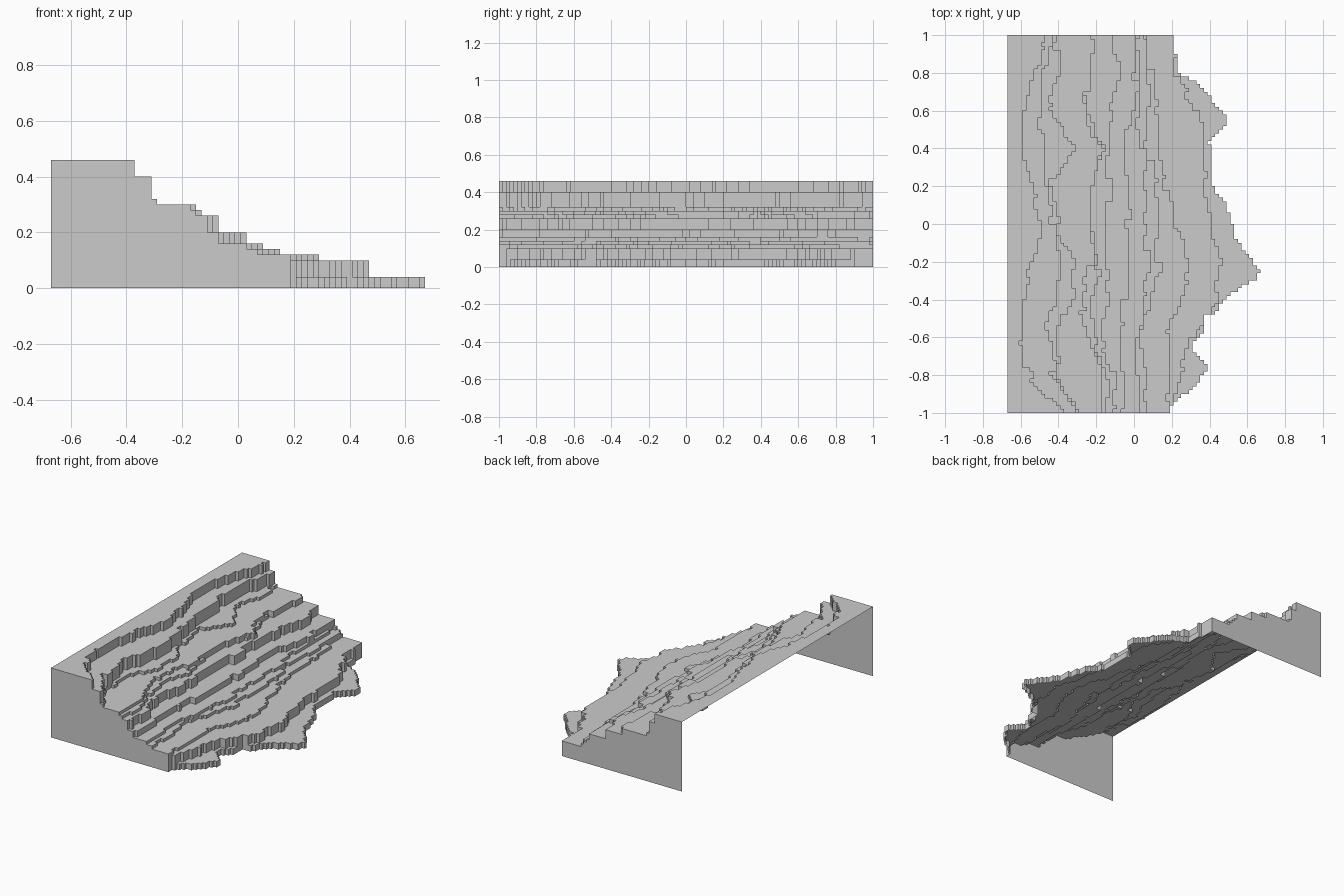
import bpy, bmesh, random

if "Cube" in bpy.data.objects:
    bpy.data.objects.remove(bpy.data.objects["Cube"])
random.seed(4)

C = 0.02                 # grid cell size
NX, NY = 67, 100
X0, Y0 = -0.67, -1.0

# Terrace edge (x) at y = -1, -0.8 ... 1 for every level height
TERRACES = {
    0.46: [-.37, -.55, -.59, -.58, -.53, -.48, -.53, -.60, -.58, -.53, -.47],
    0.40: [-.31, -.42, -.46, -.41, -.39, -.42, -.46, -.46, -.50, -.47, -.43],
    0.32: [-.29, -.39, -.41, -.32, -.31, -.41, -.44, -.31, -.46, -.41, -.41],
    0.30: [-.17, -.18, -.22, -.29, -.21, -.23, -.22, -.17, -.26, -.25, -.22],
    0.28: [-.15, -.15, -.20, -.24, -.17, -.23, -.22, -.17, -.26, -.25, -.22],
    0.26: [-.11, -.10, -.17, -.15, -.13, -.14, -.13, -.14, -.11, -.09, -.11],
    0.20: [-.07, -.06, -.07, -.04, -.03, -.02, -.03, -.04, .00, .01, .01],
    0.16: [.03, .02, .02, .04, .08, .06, .05, .05, .03, .03, .03],
    0.14: [.07, .06, .05, .09, .14, .13, .11, .08, .07, .07, .05],
    0.12: [.19, .21, .19, .25, .29, .21, .17, .13, .13, .09, .07],
    0.10: [.19, .25, .32, .45, .47, .39, .37, .37, .34, .21, .20],
}
# Outline of the lowest ledge as (y, x)
OUTLINE = [(-1, .19), (-.96, .2), (-.92, .24), (-.88, .30), (-.82, .35), (-.78, .38),
           (-.74, .39), (-.7, .33), (-.66, .30), (-.6, .33), (-.57, .38), (-.55, .36),
           (-.49, .36), (-.47, .43), (-.4, .47), (-.36, .53), (-.32, .58), (-.29, .64),
           (-.25, .67), (-.2, .63), (-.14, .58), (-.08, .54), (0, .52), (.1, .49),
           (.15, .45), (.22, .41), (.3, .40), (.36, .41), (.4, .41), (.44, .39),
           (.48, .45), (.52, .48), (.58, .49), (.62, .44), (.68, .40), (.72, .36),
           (.76, .32), (.78, .28), (.8, .23), (.9, .22), (.95, .21), (1, .20)]


def interp(points, y):
    for (ya, xa), (yb, xb) in zip(points, points[1:]):
        if y <= yb:
            return xa + (xb - xa) * (y - ya) / (yb - ya)
    return points[-1][1]


def ragged_line(xs):
    """Edge column per row, with small jogs held for a few rows."""
    pts = [(-1 + .2 * i, x) for i, x in enumerate(xs)]
    cols, jog, hold = [], 0, 0
    for j in range(NY):
        if hold == 0:
            jog, hold = random.choice([-.02, 0, 0, .015]), random.randint(2, 6)
        hold -= 1
        edge = 0 if j in (0, NY - 1) else jog
        cols.append(round((interp(pts, Y0 + (j + .5) * C) + edge - X0) / C))
    return cols


# Height of every grid cell
H = [[0.0] * NX for _ in range(NY)]
lines = {z: ragged_line(xs) for z, xs in TERRACES.items()}
for j in range(NY):
    y = Y0 + (j + .5) * C
    end = round((interp(OUTLINE, y) - X0) / C)
    if abs(y + .25) < .015:
        end = NX
    for i in range(min(end, NX)):
        H[j][i] = max([z for z in lines if i < lines[z][j]], default=0.04)


def height(i, j):
    return H[j][i] if 0 <= i < NX and 0 <= j < NY else 0.0


# Stepped hillside: treads and risers, open underneath and at the back
bm = bmesh.new()


def quad(*pts):
    bm.faces.new([bm.verts.new(p) for p in pts])


def riser(a, b, ha, hb):
    """Wall over ground edge a-b, facing from the high side to the low side."""
    if ha < hb:
        a, b, ha, hb = b, a, hb, ha
    quad((*a, hb), (*b, hb), (*b, ha), (*a, ha))


for j in range(NY + 1):
    for i in range(NX + 1):
        x, y, h = X0 + i * C, Y0 + j * C, height(i, j)
        if h:
            quad((x, y, h), (x + C, y, h), (x + C, y + C, h), (x, y + C, h))
        west, south = height(i - 1, j), height(i, j - 1)
        if i and west != h:
            riser((x, y), (x, y + C), west, h)
        if south != h:
            riser((x + C, y), (x, y), south, h)

bmesh.ops.remove_doubles(bm, verts=bm.verts, dist=1e-4)
bmesh.ops.dissolve_limit(bm, angle_limit=0.01, verts=bm.verts, edges=bm.edges)
mesh = bpy.data.meshes.new("terraced_hillside")
bm.to_mesh(mesh)
bm.free()

grey = bpy.data.materials.new("stone grey")
grey.diffuse_color = (0.6, 0.6, 0.6, 1)
grey.use_nodes = True
grey.node_tree.nodes["Principled BSDF"].inputs["Base Color"].default_value = grey.diffuse_color
mesh.materials.append(grey)
bpy.context.collection.objects.link(bpy.data.objects.new("terraced_hillside", mesh))
